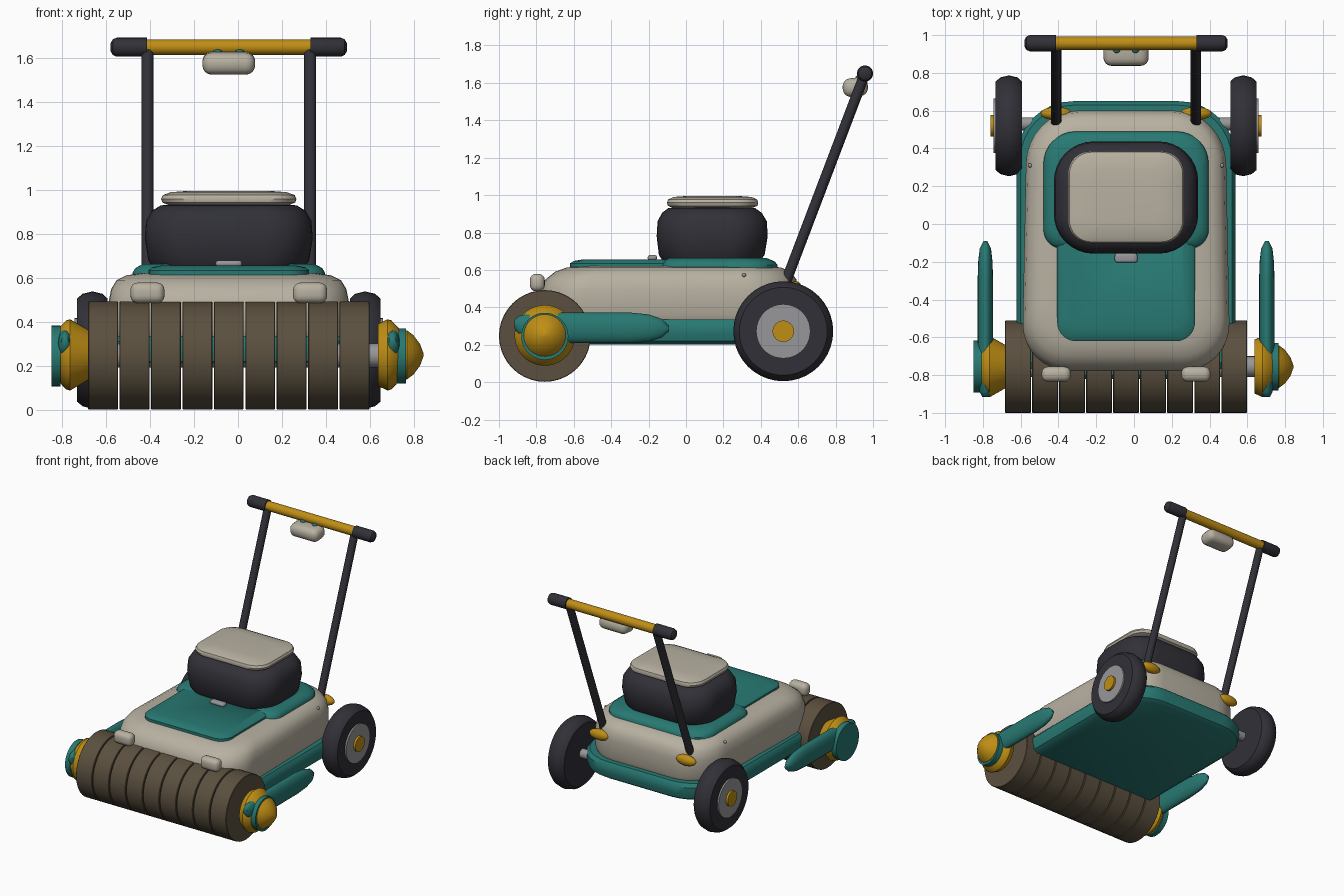
import bpy, bmesh, math
from mathutils import Vector, Matrix

if "Cube" in bpy.data.objects:
    bpy.data.objects.remove(bpy.data.objects["Cube"], do_unlink=True)

CX = -0.042  # centre line of the mower


def material(name, rgb):
    m = bpy.data.materials.new(name)
    m.use_nodes = True
    m.diffuse_color = (*rgb, 1)
    m.node_tree.nodes["Principled BSDF"].inputs["Base Color"].default_value = (*rgb, 1)
    return m


CREAM = material("cream", (0.48, 0.44, 0.36))
TEAL = material("teal", (0.021, 0.19, 0.17))
YELLOW = material("yellow", (0.52, 0.27, 0.007))
BLACK = material("charcoal", (0.03, 0.03, 0.039))
BROWN = material("brown", (0.105, 0.08, 0.05))
SILVER = material("silver", (0.31, 0.31, 0.32))


def finish(name, bm, mat, angle=35):
    bmesh.ops.recalc_face_normals(bm, faces=bm.faces)
    mesh = bpy.data.meshes.new(name)
    bm.to_mesh(mesh)
    bm.free()
    mesh.materials.append(mat)
    ob = bpy.data.objects.new(name, mesh)
    bpy.context.collection.objects.link(ob)
    bpy.ops.object.select_all(action='DESELECT')
    ob.select_set(True)
    bpy.context.view_layer.objects.active = ob
    bpy.ops.object.shade_smooth_by_angle(angle=math.radians(angle))
    return ob


def skin(name, rings, mat, angle=35):
    """Join closed rings of points with quads and cap both ends."""
    bm = bmesh.new()
    loops = [[bm.verts.new(p) for p in ring] for ring in rings]
    n = len(loops[0])
    for a, b in zip(loops, loops[1:]):
        for i in range(n):
            j = (i + 1) % n
            bm.faces.new((a[i], a[j], b[j], b[i]))
    bm.faces.new(loops[0])
    bm.faces.new(loops[-1])
    return finish(name, bm, mat, angle)


def rounded_outline(z, hx, y0, y1, front_r, back_r, taper):
    """Rounded rectangle at height z, narrowing towards the back."""
    pts = []
    for k, (sx, sy) in enumerate(((1, 1), (-1, 1), (-1, -1), (1, -1))):
        r = back_r if sy > 0 else front_r
        ox, oy = sx * (hx - r), (y1 - r if sy > 0 else y0 + r)
        for i in range(9):
            a = math.pi / 2 * (k + i / 8)
            x, y = ox + r * math.cos(a), oy + r * math.sin(a)
            pts.append((CX + x * (1 - taper * (y - y0) / (y1 - y0)), y, z))
    return pts


def shell(name, levels, mat, front_r, back_r, taper=0):
    widest = max(lv[1] for lv in levels)
    rings = [rounded_outline(z, hx, y0, y1, front_r * hx / widest, back_r * hx / widest, taper)
             for z, hx, y0, y1 in levels]
    return skin(name, rings, mat, 40)


def lathe_x(name, profile, y, z, mat, side=1, segments=40):
    """Turn (distance from centre line, radius) pairs around the x direction."""
    rings = [[(CX + side * d, y + r * math.cos(t), z + r * math.sin(t))
              for t in (2 * math.pi * i / segments for i in range(segments))]
             for d, r in profile]
    return skin(name, rings, mat)


def rod(name, a, b, radius, mat):
    a, b = Vector(a), Vector(b)
    bm = bmesh.new()
    turn = (b - a).to_track_quat('Z', 'Y').to_matrix().to_4x4()
    bmesh.ops.create_cone(bm, cap_ends=True, segments=24, radius1=radius, radius2=radius,
                          depth=(b - a).length, matrix=Matrix.Translation((a + b) / 2) @ turn)
    return finish(name, bm, mat)


def soft_box(name, loc, size, bevel, mat, tilt=0):
    bm = bmesh.new()
    bmesh.ops.create_cube(bm, size=1)
    bmesh.ops.scale(bm, vec=size, verts=bm.verts)
    bmesh.ops.bevel(bm, geom=bm.edges[:], offset=bevel, segments=4, profile=0.5, affect='EDGES')
    bmesh.ops.rotate(bm, matrix=Matrix.Rotation(tilt, 3, 'X'), verts=bm.verts)
    bmesh.ops.translate(bm, vec=loc, verts=bm.verts)
    return finish(name, bm, mat)


def ball(name, loc, scale, mat):
    bm = bmesh.new()
    bmesh.ops.create_uvsphere(bm, u_segments=20, v_segments=12, radius=1)
    bmesh.ops.scale(bm, vec=scale, verts=bm.verts)
    bmesh.ops.translate(bm, vec=loc, verts=bm.verts)
    return finish(name, bm, mat, 60)


# Deck: lower skirt, body, and top panel in two overlapping pieces
shell("skirt", [(0.20, 0.54, -0.78, 0.61), (0.22, 0.57, -0.81, 0.64), (0.26, 0.58, -0.82, 0.65),
                (0.31, 0.58, -0.82, 0.65), (0.335, 0.56, -0.80, 0.63)], TEAL, 0.22, 0.30)
shell("deck_body", [(0.33, 0.54, -0.76, 0.59), (0.36, 0.552, -0.775, 0.60), (0.49, 0.552, -0.775, 0.60),
                    (0.55, 0.54, -0.75, 0.59), (0.59, 0.515, -0.70, 0.56), (0.612, 0.47, -0.64, 0.51),
                    (0.622, 0.40, -0.56, 0.44)], CREAM, 0.25, 0.28, 0.05)
shell("top_panel_front", [(0.58, 0.365, -0.62, 0.1), (0.635, 0.365, -0.62, 0.1), (0.648, 0.35, -0.60, 0.1),
                          (0.656, 0.31, -0.55, 0.1)], TEAL, 0.10, 0.05)
shell("top_panel_back", [(0.58, 0.437, -0.13, 0.49), (0.625, 0.437, -0.13, 0.49), (0.645, 0.425, -0.12, 0.475),
                         (0.664, 0.39, -0.09, 0.43)], TEAL, 0.10, 0.17)

# Engine housing and its cap
shell("engine_housing", [(0.64, 0.34, -0.12, 0.39), (0.68, 0.366, -0.145, 0.42), (0.78, 0.382, -0.157, 0.437),
                         (0.86, 0.376, -0.152, 0.432), (0.905, 0.35, -0.128, 0.405),
                         (0.93, 0.31, -0.095, 0.37), (0.938, 0.22, 0.0, 0.28)], BLACK, 0.21, 0.21)
shell("engine_cap", [(0.93, 0.27, -0.07, 0.35), (0.943, 0.302, -0.097, 0.382), (0.96, 0.308, -0.102, 0.386),
                     (0.977, 0.30, -0.095, 0.38), (0.99, 0.265, -0.065, 0.35),
                     (0.996, 0.19, 0.01, 0.27)], CREAM, 0.12, 0.12)
soft_box("panel_latch", (CX, -0.18, 0.665), (0.12, 0.05, 0.03), 0.014, SILVER)

# Front roller made of discs on a shaft
ROLL_Y, ROLL_Z = -0.755, 0.247
for i in range(9):
    c = (i - 4) * 0.143
    lathe_x(f"roller_disc_{i + 1}", [(c - 0.068, 0.242), (c - 0.065, 0.245), (c + 0.065, 0.245),
                                     (c + 0.068, 0.242)], ROLL_Y, ROLL_Z, BROWN)
lathe_x("roller_shaft", [(-0.70, 0.055), (0.72, 0.055)], ROLL_Y, ROLL_Z, SILVER)
lathe_x("roller_end_knob", [(0.76, 0.112), (0.81, 0.112), (0.84, 0.09), (0.87, 0.05), (0.887, 0.004)],
        ROLL_Y, 0.25, YELLOW)

# Parts repeated on both sides
ARM = [(-0.917, 0.31, 0.025, 0.016), (-0.89, 0.303, 0.052, 0.03), (-0.82, 0.293, 0.076, 0.038),
       (-0.7, 0.29, 0.082, 0.041), (-0.3, 0.29, 0.082, 0.041), (-0.2, 0.289, 0.073, 0.038),
       (-0.13, 0.288, 0.05, 0.03), (-0.09, 0.287, 0.014, 0.01)]
HANDLE_Y, HANDLE_Z = 0.957, 1.65
WHEEL_Y, WHEEL_Z = 0.52, 0.272

for side, label in ((1, "left"), (-1, "right")):
    # Roller flange, end disc and side arm
    start = (0.68, 0.142) if side > 0 else (0.64, 0.115)
    lathe_x(label + "_flange", [start, (0.722, 0.162), (0.74, 0.157), (0.775, 0.12)],
            ROLL_Y, 0.25, YELLOW, side)
    disc_r = 0.126 if side > 0 else 0.138
    lathe_x(label + "_end_disc", [(0.765, disc_r), (0.807, disc_r)], ROLL_Y, 0.245, TEAL, side)
    rings = [[(CX + side * 0.745 + hx * math.cos(t), y, zc + hz * math.sin(t))
              for t in (math.tau * i / 20 for i in range(20))] for y, zc, hz, hx in ARM]
    skin(label + "_side_arm", rings, TEAL, 60)

    # Rear wheel
    lathe_x(label + "_tyre", [(0.555, 0.15), (0.552, 0.235), (0.575, 0.256), (0.62, 0.267),
                              (0.665, 0.256), (0.69, 0.235), (0.69, 0.15)], WHEEL_Y, WHEEL_Z, BLACK, side)
    lathe_x(label + "_wheel_disc", [(0.56, 0.145), (0.702, 0.145)], WHEEL_Y, WHEEL_Z, SILVER, side)
    lathe_x(label + "_hub", [(0.69, 0.057), (0.718, 0.057)], WHEEL_Y, WHEEL_Z, YELLOW, side)

    # Handle post, grip and mount
    px = CX + side * 0.37
    rod(label + "_handle_post", (px, 0.535, 0.54), (px, HANDLE_Y, HANDLE_Z), 0.028, BLACK)
    lathe_x(label + "_grip", [(0.372, 0.043), (0.51, 0.043), (0.527, 0.036), (0.538, 0.018)],
            HANDLE_Y, HANDLE_Z, BLACK, side)
    ball(label + "_handle_mount", (px, 0.585, 0.50), (0.083, 0.035, 0.04), YELLOW)

    # Front bump and body screw
    soft_box(label + "_front_bump", (px, -0.795, 0.532), (0.155, 0.08, 0.094), 0.034, CREAM)
    ball(label + "_body_screw", (CX + side * 0.508, 0.31, 0.573), (0.011, 0.011, 0.011), SILVER)
    ball(label + "_control_button", (CX + side * 0.05, 0.925, 1.63), (0.02, 0.02, 0.01), TEAL)

# Axle, handlebar and control box
rod("rear_axle", (CX - 0.6, 0.53, 0.285), (CX + 0.6, 0.53, 0.285), 0.035, SILVER)
rod("handlebar", (CX - 0.38, HANDLE_Y, HANDLE_Z), (CX + 0.38, HANDLE_Y, HANDLE_Z), 0.035, YELLOW)
soft_box("control_box", (CX, 0.905, 1.577), (0.24, 0.135, 0.1), 0.043, CREAM, 0.1)
